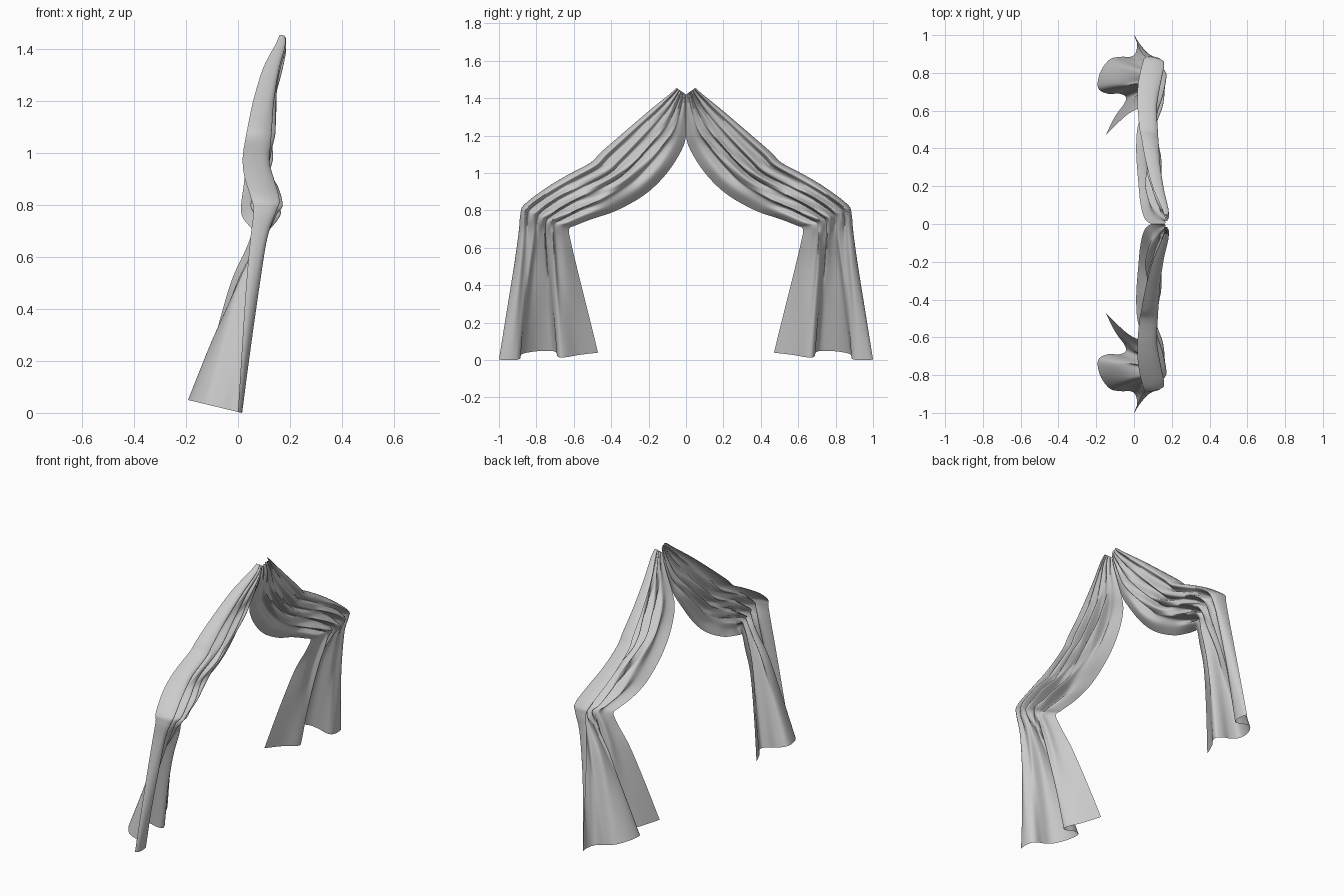
import bpy, math

if "Cube" in bpy.data.objects:
    bpy.data.objects.remove(bpy.data.objects["Cube"])

# Pleated cross-section of the swag: (position from outer to inner edge, depth -1..1)
SWAG = [(0, -.9), (0, -.2), (.03, .5), (.09, .85), (.15, .3), (.20, .6), (.29, .95), (.34, .2),
        (.42, .75), (.49, .8), (.52, 0), (.60, .4), (.68, .4), (.72, -.3), (.85, -.25), (1, -1)]
# Plan of the bottom hem, outer to inner: (y, x)
HEM = [(1, 0), (.985, .01), (.96, .015), (.93, .015), (.90, .005), (.885, -.02), (.885, -.07),
       (.87, -.13), (.80, -.18), (.72, -.19), (.69, -.14), (.69, -.08), (.675, -.045),
       (.64, -.05), (.57, -.10), (.47, -.15)]
# Stations from peak to floor: outer y, z, inner y, z, centre x, pleat depth, hem blend
STATIONS = [
    (.05, 1.455, 0, 1.42, .170, .012, 0),
    (.09, 1.42, 0, 1.34, .163, .02, 0),
    (.20, 1.33, 0, 1.20, .130, .036, 0),
    (.34, 1.21, .03, 1.11, .102, .046, 0),
    (.455, 1.11, .11, .99, .084, .050, 0),
    (.51, 1.055, .22, .885, .078, .055, 0),
    (.64, .985, .37, .80, .074, .062, 0),
    (.755, .915, .50, .755, .083, .066, 0),
    (.865, .83, .59, .72, .103, .060, 0),
    (.885, .78, .625, .70, .105, .050, 0),
    (.895, .68, .615, .62, .092, .042, .10),
    (.92, .50, .585, .48, .090, .042, .38),
    (.96, .25, .53, .26, .090, .042, .70),
    (1.0, 0, .47, .05, .090, .042, 1)]


def lerp(a, b, t):
    return a + (b - a) * t


def smooth(points, steps):
    """Catmull-Rom resampling of a list of tuples."""
    p = [points[0]] + list(points) + [points[-1]]
    out = []
    for i in range(1, len(p) - 2):
        for s in range(steps):
            t = s / steps
            out.append(tuple(
                .5 * (2 * b + (c - a) * t + (2 * a - 5 * b + 4 * c - d) * t * t
                      + (3 * b - a - 3 * c + d) * t ** 3)
                for a, b, c, d in zip(*p[i - 1:i + 3])))
    return out + [tuple(points[-1])]


def section(k, yo, zo, yi, zi, xc, depth, w):
    """One row of control points across the cloth, pleats wandering a little."""
    row = []
    for i, ((ts, d), (hy, hx)) in enumerate(zip(SWAG, HEM)):
        inside = 4 * ts * (1 - ts) * (1 - w)
        d += .3 * inside * math.sin(1.7 * k + 2.3 * i)
        ts += .015 * inside * math.sin(1.1 * k + .5 * i)
        t = lerp(ts, (1 - hy) / .53, w)
        x = lerp(xc + depth * d, hx, w)
        z = lerp(lerp(zo, zi, t), zo - .24 * (hx - .015), w)
        row.append((x, lerp(yo, yi, t), max(z, 0)))
    return row


# Curtain sheet: smooth across each row, then along its length
rows = [smooth(section(k, *s), 6) for k, s in enumerate(STATIONS)]
columns = [smooth(col, 6) for col in zip(*rows)]
n = len(columns[0])
verts = [(x, max(y, 0), max(z, 0)) for col in columns for x, y, z in col]
faces = [(i * n + j, (i + 1) * n + j, (i + 1) * n + j + 1, i * n + j + 1)
         for i in range(len(columns) - 1) for j in range(n - 1)]

mesh = bpy.data.meshes.new("curtain_pair")
mesh.from_pydata(verts, [], faces)
curtain = bpy.data.objects.new("curtain_pair", mesh)
bpy.context.collection.objects.link(curtain)
for f in mesh.polygons:
    f.use_smooth = True

# Mirror for the opposite curtain
mirror = curtain.modifiers.new("opposite_curtain", 'MIRROR')
mirror.use_axis = (False, True, False)
mirror.use_mirror_merge = False
